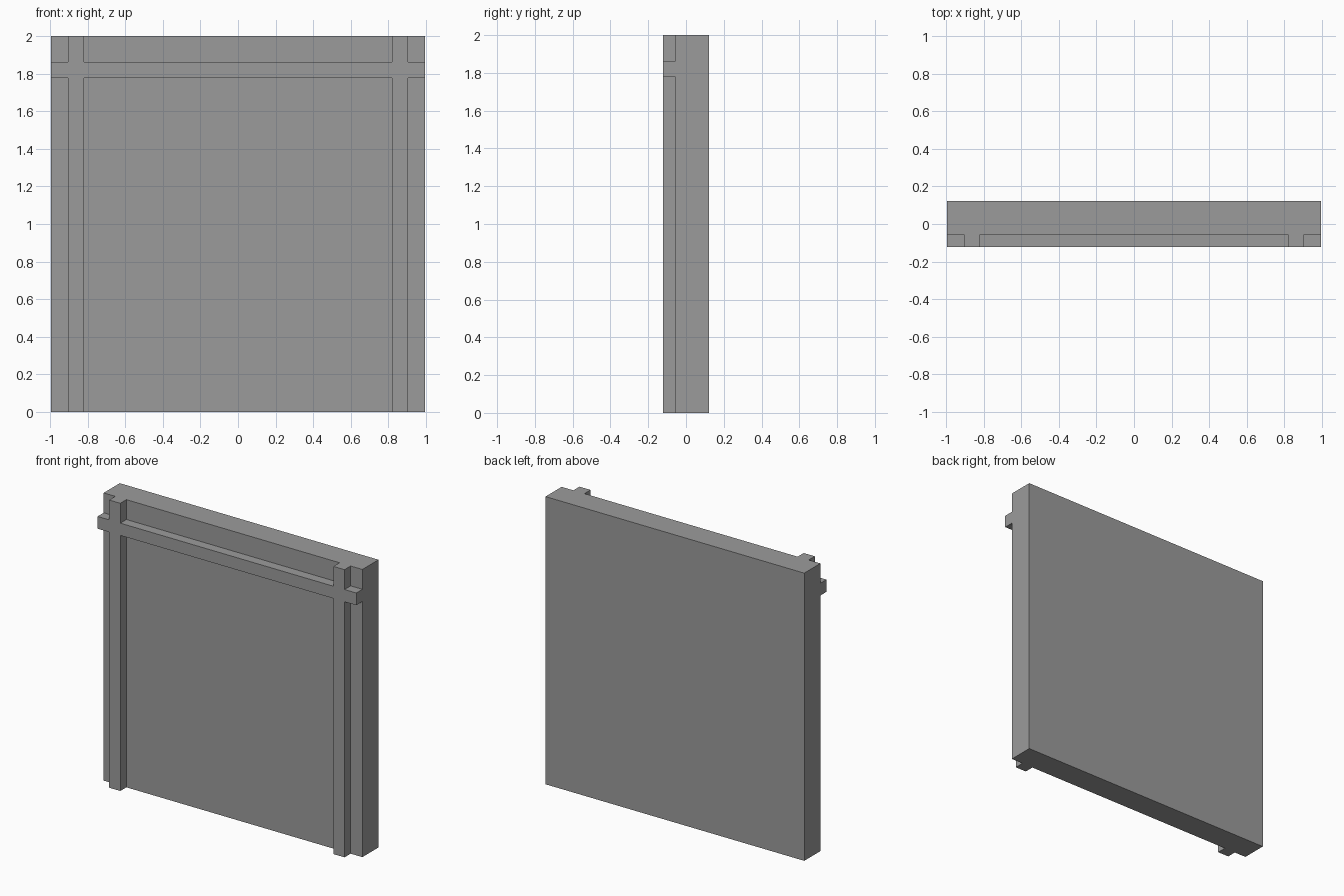
import bpy
import bmesh

cube = bpy.data.objects.get("Cube")
if cube:
    bpy.data.objects.remove(cube, do_unlink=True)

# Plain grey material
grey = bpy.data.materials.new("mid_grey")
grey.use_nodes = True
colour = (0.33, 0.33, 0.33, 1)
grey.diffuse_color = colour
grey.node_tree.nodes["Principled BSDF"].inputs["Base Color"].default_value = colour

# Panel layout: cut lines across the width and height, and the depth levels
xs = [-0.995, -0.905, -0.82, 0.82, 0.905, 0.995]
zs = [0, 1.777, 1.862, 2]
FRONT, PANEL, BACK = -0.122, -0.055, 0.122
POST_COLUMNS, RAIL_ROW = (1, 3), 1

bm = bmesh.new()


def pull(faces, y):
    """Extrude a region of faces to a given depth."""
    result = bmesh.ops.extrude_face_region(bm, geom=faces)
    for v in result["geom"]:
        if isinstance(v, bmesh.types.BMVert):
            v.co.y = y
    bmesh.ops.delete(bm, geom=faces, context="FACES")


# Grid of cells at the back, brought forward into a slab
grid = [[bm.verts.new((x, BACK, z)) for x in xs] for z in zs]
for r in range(len(zs) - 1):
    for c in range(len(xs) - 1):
        bm.faces.new((grid[r][c], grid[r][c + 1], grid[r + 1][c + 1], grid[r + 1][c]))
back_faces = bm.faces[:]
copies = bmesh.ops.duplicate(bm, geom=back_faces)
pull([f for f in copies["geom"] if isinstance(f, bmesh.types.BMFace)], PANEL)
bmesh.ops.remove_doubles(bm, verts=bm.verts[:], dist=0.0001)


# Two posts and the crossing rail raised from the front of the slab
def on_frame(face):
    p = face.calc_center_median()
    if abs(p.y - PANEL) > 0.001:
        return False
    on_post = any(xs[c] < p.x < xs[c + 1] for c in POST_COLUMNS)
    return on_post or zs[RAIL_ROW] < p.z < zs[RAIL_ROW + 1]


pull([f for f in bm.faces if on_frame(f)], FRONT)

# Merge flat neighbours into clean faces
bmesh.ops.recalc_face_normals(bm, faces=bm.faces[:])
bmesh.ops.dissolve_limit(bm, angle_limit=0.01, verts=bm.verts[:], edges=bm.edges[:])

mesh = bpy.data.meshes.new("framed_panel")
bm.to_mesh(mesh)
bm.free()
mesh.materials.append(grey)
panel = bpy.data.objects.new("framed_panel", mesh)
bpy.context.collection.objects.link(panel)
